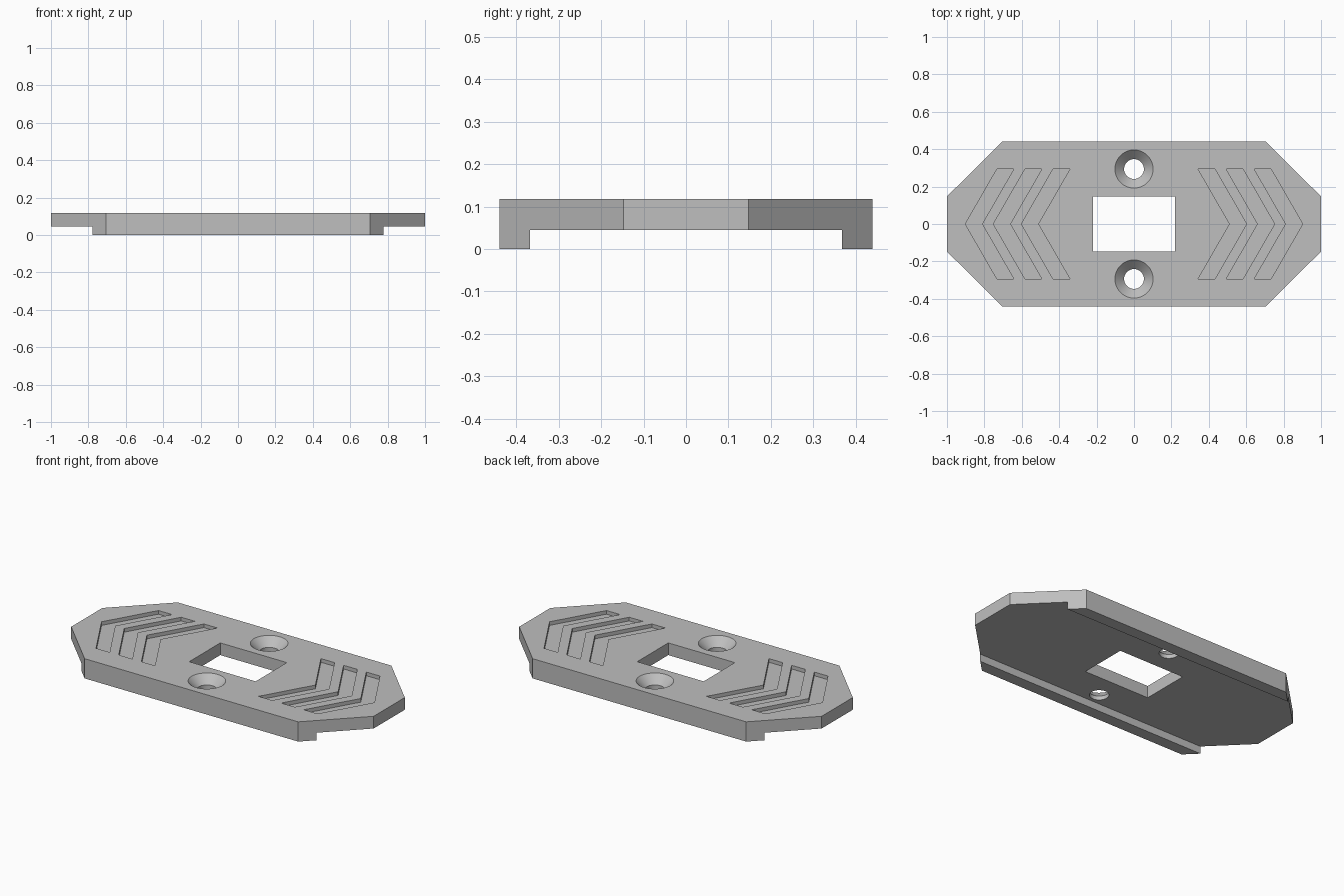
import bpy
import bmesh
import math

if "Cube" in bpy.data.objects:
    bpy.data.objects.remove(bpy.data.objects["Cube"], do_unlink=True)

TOP = 0.118        # upper surface
UNDER = 0.045      # underside between the rails
GROOVE = 0.022     # chevron depth
OVER = 0.05        # how far cutters overshoot

grey = bpy.data.materials.new("plain grey")
grey.use_nodes = True
colour = (0.52, 0.52, 0.52, 1)
grey.diffuse_color = colour
grey.node_tree.nodes["Principled BSDF"].inputs["Base Color"].default_value = colour


def add_prism(bm, outline, z0, z1):
    """Extrude a flat outline between two heights."""
    face = bm.faces.new([bm.verts.new((x, y, z0)) for x, y in outline])
    ext = bmesh.ops.extrude_face_region(bm, geom=[face])
    verts = [g for g in ext["geom"] if isinstance(g, bmesh.types.BMVert)]
    bmesh.ops.translate(bm, verts=verts, vec=(0, 0, z1 - z0))


def add_lathe(bm, profile, centre_y, steps=64):
    """Stack rings of (radius, height) into a closed turned solid."""
    rings = []
    for r, z in profile:
        angles = [2 * math.pi * i / steps for i in range(steps)]
        rings.append([bm.verts.new((r * math.cos(a), centre_y + r * math.sin(a), z))
                      for a in angles])
    for low, high in zip(rings, rings[1:]):
        for i in range(steps):
            j = (i + 1) % steps
            bm.faces.new((low[i], low[j], high[j], high[i]))
    bm.faces.new(rings[0])
    bm.faces.new(rings[-1])


def make_object(name, bm):
    bmesh.ops.recalc_face_normals(bm, faces=bm.faces)
    mesh = bpy.data.meshes.new(name)
    bm.to_mesh(mesh)
    bm.free()
    mesh.materials.append(grey)
    obj = bpy.data.objects.new(name, mesh)
    bpy.context.collection.objects.link(obj)
    return obj


def rectangle(x, y):
    return [(-x, -y), (x, -y), (x, y), (-x, y)]


# Plate blank with clipped corners
bm = bmesh.new()
corners = [(1, -0.147), (1, 0.147), (0.706, 0.44)]
outline = corners + [(-x, y) for x, y in reversed(corners)]
outline += [(-0.706, -0.44), (0.706, -0.44)]
add_prism(bm, outline, 0, TOP)
plate = make_object("cover_plate", bm)

# Channel under the plate, leaving a rail along each long side
bm = bmesh.new()
add_prism(bm, rectangle(1.2, 0.368), -OVER, UNDER)
channel = make_object("channel_cutter", bm)

# Rectangular window
bm = bmesh.new()
add_prism(bm, rectangle(0.22, 0.147), 0, TOP + OVER)
window = make_object("window_cutter", bm)

# Countersunk screw holes
bm = bmesh.new()
for y in (-0.294, 0.294):
    add_lathe(bm, [(0.053, 0), (0.053, TOP - 0.049), (0.102, TOP), (0.102, TOP + OVER)], y)
holes = make_object("screw_hole_cutter", bm)

# Three chevron grooves at each end, pointing outwards
bm = bmesh.new()
for side in (-1, 1):
    for i in range(3):
        x = 0.342 + 0.15 * i
        arm, width, half = 0.17, 0.09, 0.295
        chevron = [(x, -half), (x + width, -half), (x + width + arm, 0),
                   (x + width, half), (x, half), (x + arm, 0)]
        add_prism(bm, [(side * px, py) for px, py in chevron], TOP - GROOVE, TOP + OVER)
chevrons = make_object("chevron_cutter", bm)

# Cut everything and drop the cutters
bpy.context.view_layer.objects.active = plate
for cutter in (channel, window, holes, chevrons):
    cutter.hide_render = True
    mod = plate.modifiers.new(cutter.name, "BOOLEAN")
    mod.operation = "DIFFERENCE"
    mod.solver = "EXACT"
    mod.object = cutter
    bpy.ops.object.modifier_apply(modifier=mod.name)
    bpy.data.objects.remove(cutter, do_unlink=True)

bpy.ops.object.select_all(action="DESELECT")
plate.select_set(True)
bpy.ops.object.shade_smooth_by_angle(angle=math.radians(30))
